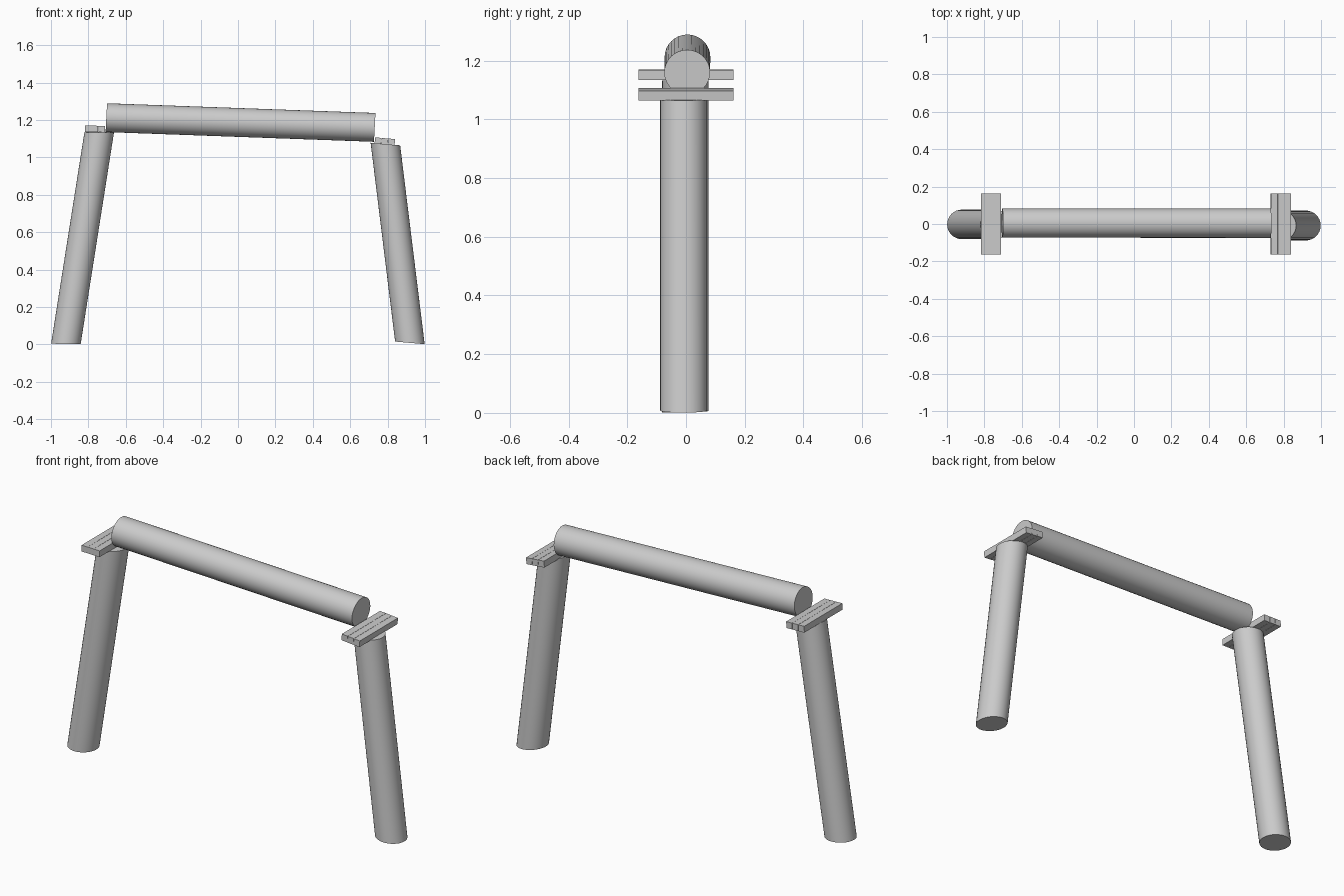
import bpy, bmesh
from mathutils import Vector, Matrix
from math import cos, sin, tau, radians

if "Cube" in bpy.data.objects:
    bpy.data.objects.remove(bpy.data.objects["Cube"])

SIDES = 32


def link(name, bm):
    bmesh.ops.recalc_face_normals(bm, faces=bm.faces)
    mesh = bpy.data.meshes.new(name)
    bm.to_mesh(mesh)
    bm.free()
    obj = bpy.data.objects.new(name, mesh)
    bpy.context.collection.objects.link(obj)
    return obj


def log(name, start, end, u, v):
    """Leaning cylinder: caps span the half-axes u and v, so ends may be cut on a slant."""
    u, v = Vector(u), Vector(v)
    bm = bmesh.new()
    rings = []
    for centre in (start, end):
        rings.append([bm.verts.new(Vector(centre) + u * cos(i * tau / SIDES) + v * sin(i * tau / SIDES))
                      for i in range(SIDES)])
    a, b = rings
    bm.faces.new(a)
    bm.faces.new(b)
    for i in range(SIDES):
        j = (i + 1) % SIDES
        bm.faces.new((a[i], a[j], b[j], b[i]))
    obj = link(name, bm)
    bpy.context.view_layer.objects.active = obj
    obj.select_set(True)
    bpy.ops.object.shade_smooth_by_angle(angle=radians(30))
    obj.select_set(False)


def slats(side, x, z, tilt):
    """Three narrow boards laid side by side across a leg top."""
    for i in (-1, 0, 1):
        bm = bmesh.new()
        bmesh.ops.create_cube(bm, size=1)
        bmesh.ops.scale(bm, vec=(0.035, 0.325, 0.034), verts=bm.verts)
        bmesh.ops.rotate(bm, matrix=Matrix.Rotation(radians(tilt), 3, 'Y'), verts=bm.verts)
        bmesh.ops.translate(bm, vec=(x + i * 0.036, 0, z - i * 0.036 * radians(tilt)), verts=bm.verts)
        link(f"{side}_slat_{i + 2}", bm)


# Leaning legs
log("left_leg", (-0.92, -0.002, 0.004), (-0.742, -0.002, 1.134), (0.079, 0, -0.001), (0, 0.079, 0.002))
log("right_leg", (0.919, -0.008, 0.008), (0.788, -0.008, 1.071), (0.079, 0, -0.007), (0, 0.08, 0))

# Sloping cross beam
log("cross_beam", (-0.704, 0.005, 1.212), (0.731, 0.004, 1.16), (0.004, 0, 0.077), (0, 0.078, 0))

# Boards on the leg tops
slats("left", -0.765, 1.152, 1.5)
slats("right", 0.785, 1.085, 5)
